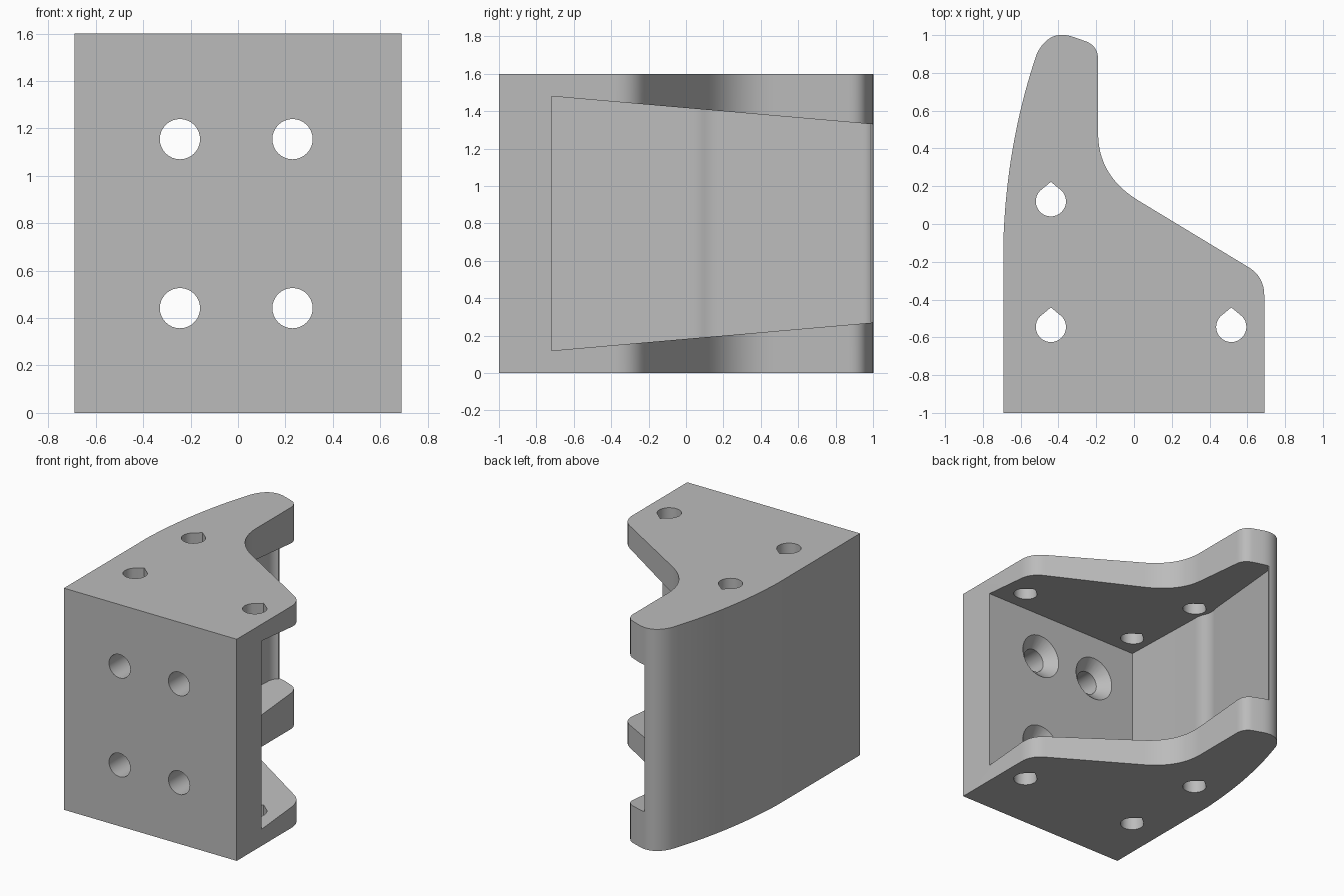
import bpy, bmesh, math
from mathutils import Vector

cube = bpy.data.objects.get("Cube")
if cube:
    bpy.data.objects.remove(cube, do_unlink=True)

grey = bpy.data.materials.new("plain grey")
grey.use_nodes = True
grey.diffuse_color = (0.5, 0.5, 0.5, 1)
grey.node_tree.nodes["Principled BSDF"].inputs["Base Color"].default_value = (0.5, 0.5, 0.5, 1)


def bend(a, c, b, n=10):
    """Quadratic curve from a to b, pulled towards c."""
    a, b, c = Vector(a), Vector(b), Vector(c)
    return [(1 - t) ** 2 * a + 2 * t * (1 - t) * c + t * t * b
            for t in (i / n for i in range(n + 1))]


def loft(name, rings):
    """Closed solid through matching rings of 3D points."""
    bm = bmesh.new()
    loops = [[bm.verts.new(p) for p in ring] for ring in rings]
    n = len(loops[0])
    for low, high in zip(loops, loops[1:]):
        for i in range(n):
            j = (i + 1) % n
            bm.faces.new((low[i], low[j], high[j], high[i]))
    bm.faces.new(loops[0][::-1])
    bm.faces.new(loops[-1])
    bmesh.ops.recalc_face_normals(bm, faces=bm.faces)
    mesh = bpy.data.meshes.new(name)
    bm.to_mesh(mesh)
    bm.free()
    mesh.materials.append(grey)
    obj = bpy.data.objects.new(name, mesh)
    bpy.context.collection.objects.link(obj)
    return obj


def prism(name, outline, bottom, top):
    """Solid between two heights given as functions of y."""
    return loft(name, [[(p[0], p[1], f(p[1])) for p in outline] for f in (bottom, top)])


# Bracket body: plan outline pulled up to full height
outline = [(-0.69, -1), (0.69, -1)]
outline += bend((0.69, -0.38), (0.69, -0.275), (0.60, -0.225), 8)
outline += bend((0.03, 0.12), (-0.19, 0.25), (-0.19, 0.48), 14)
outline += bend((-0.19, 0.87), (-0.19, 0.94), (-0.25, 0.965), 8)
outline += bend((-0.32, 0.99), (-0.45, 1.035), (-0.515, 0.9), 12)
outline += bend((-0.515, 0.9), (-0.668, 0.45), (-0.69, -0.05), 18)[1:]
body = prism("bracket_body", outline, lambda y: 0, lambda y: 1.6)

# Pocket between the flanges, narrowing towards the back
cutters = []
wall = [(-0.59, -0.72)]
wall += bend((-0.54, -0.01), (-0.53, 0.06), (-0.545, 0.10), 6)
wall += bend((-0.545, 0.10), (-0.565, 0.16), (-0.535, 0.24), 6)[1:]
wall += bend((-0.41, 0.94), (-0.40, 0.98), (-0.37, 0.99), 5)
pocket = wall + [(-0.37, 1.1), (1, 1.1), (1, -0.72)]
slope = lambda y: 0.12 + 0.0872 * (y + 0.72)
cutters.append(prism("pocket_cutter", pocket, slope, lambda y: 1.6 - slope(y)))

# Teardrop holes through both flanges
for cx, cy in ((-0.44, 0.12), (-0.44, -0.545), (0.515, -0.545)):
    drop = [(cx, cy + 0.103)]
    for i in range(25):
        a = math.radians(135 + 270 * i / 24)
        drop.append((cx + 0.08 * math.cos(a), cy + 0.08 * math.sin(a)))
    cutters.append(prism("flange_hole_cutter", drop, lambda y: -0.1, lambda y: 1.7))

# Screw holes in the front plate, countersunk on the inside
for cx in (-0.245, 0.23):
    for cz in (0.442, 1.155):
        rings = []
        for y, r in ((-1.1, 0.085), (-0.795, 0.085), (-0.72, 0.16), (-0.7, 0.16)):
            rings.append([(cx + r * math.cos(math.tau * i / 32), y,
                           cz + r * math.sin(math.tau * i / 32)) for i in range(32)])
        cutters.append(loft("screw_hole_cutter", rings))

# Apply every cut, then remove the cutters
bpy.ops.object.select_all(action='DESELECT')
bpy.context.view_layer.objects.active = body
body.select_set(True)
for cutter in cutters:
    cutter.hide_render = True
    mod = body.modifiers.new("cut", 'BOOLEAN')
    mod.operation = 'DIFFERENCE'
    mod.solver = 'EXACT'
    mod.object = cutter
    bpy.ops.object.modifier_apply(modifier=mod.name)
    bpy.data.objects.remove(cutter, do_unlink=True)

bpy.ops.object.shade_smooth_by_angle(angle=math.radians(30))
